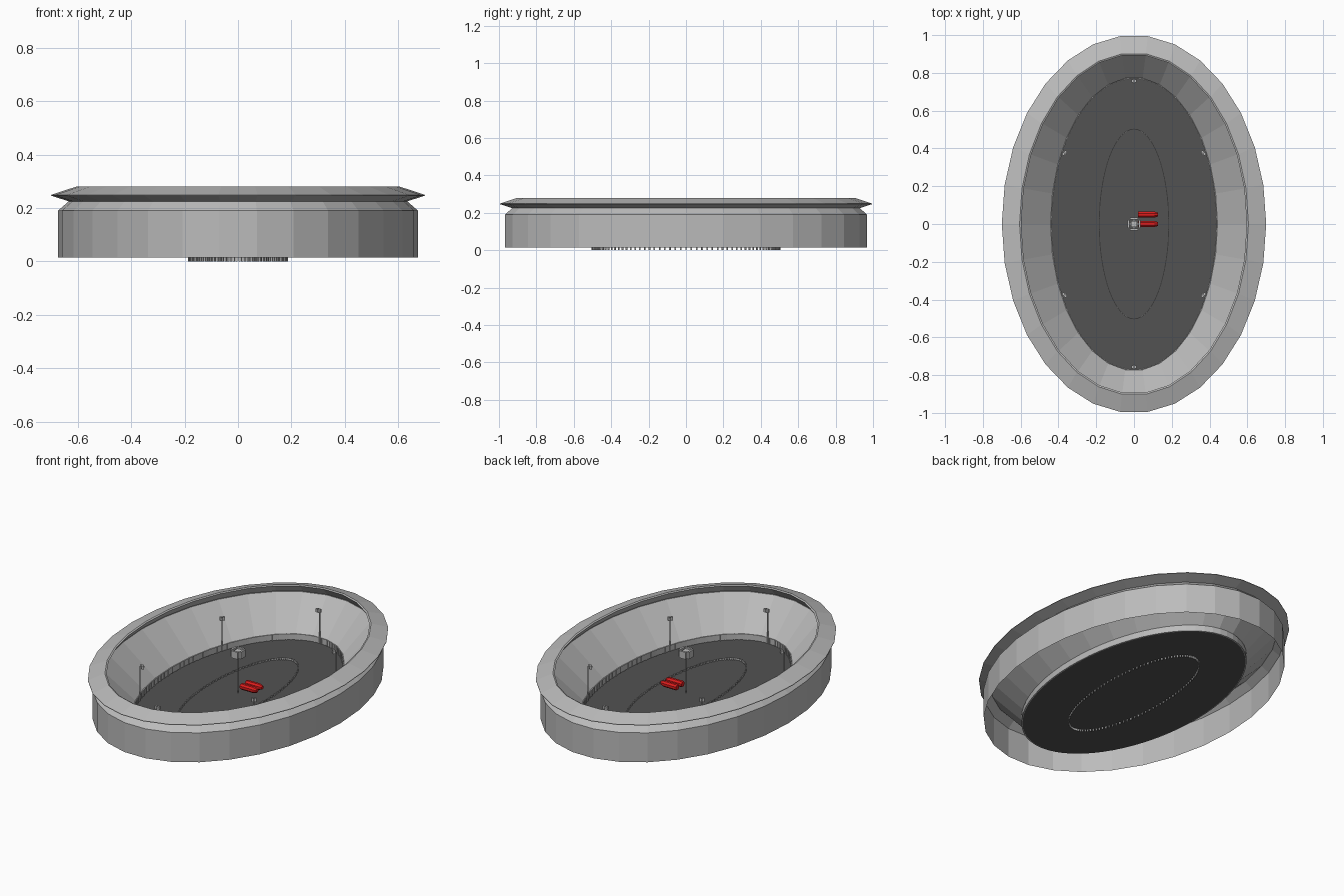
import bpy, bmesh, math
from mathutils import Matrix, Vector

if "Cube" in bpy.data.objects:
    bpy.data.objects.remove(bpy.data.objects["Cube"])


def material(name, rgb):
    m = bpy.data.materials.new(name)
    m.diffuse_color = (*rgb, 1)
    m.use_nodes = True
    m.node_tree.nodes["Principled BSDF"].inputs["Base Color"].default_value = m.diffuse_color
    return m


GREY = material("light grey", (0.5, 0.5, 0.5))
DARK = material("dark grey", (0.085, 0.085, 0.085))
RED = material("red", (0.72, 0.012, 0.012))


def finish(bm, name, mat, recalc=False):
    if recalc:
        bmesh.ops.recalc_face_normals(bm, faces=bm.faces)
    me = bpy.data.meshes.new(name)
    bm.to_mesh(me)
    bm.free()
    me.materials.append(mat)
    ob = bpy.data.objects.new(name, me)
    bpy.context.collection.objects.link(ob)
    return ob


def oval_sweep(name, profile, mat, n=30, closed=False):
    """Sweep (x radius, y radius, z) points around an oval."""
    bm = bmesh.new()
    rings = []
    for rx, ry, z in profile:
        rings.append([bm.verts.new((rx * math.cos(2 * math.pi * i / n),
                                    ry * math.sin(2 * math.pi * i / n), z)) for i in range(n)])
    pairs = list(zip(rings, rings[1:]))
    if closed:
        pairs.append((rings[-1], rings[0]))
    for a, b in pairs:
        for i in range(n):
            j = (i + 1) % n
            bm.faces.new((a[i], a[j], b[j], b[i]))
    return finish(bm, name, mat, closed)


def add_box(bm, centre, size, turn=0.0):
    m = (Matrix.Translation(centre) @ Matrix.Rotation(turn, 4, 'Z')
         @ Matrix.Diagonal((*size, 1)))
    bmesh.ops.create_cube(bm, size=1, matrix=m)


def add_rod(bm, x, y, z0, z1, r, sides=6):
    bmesh.ops.create_cone(bm, cap_ends=True, segments=sides, radius1=r, radius2=r,
                          depth=z1 - z0, matrix=Matrix.Translation((x, y, (z0 + z1) / 2)))


def fence(name, rx, ry, z0, z1, count, width):
    """Row of little posts around an oval."""
    bm = bmesh.new()
    for i in range(count):
        a = 2 * math.pi * i / count
        turn = math.atan2(ry * math.cos(a), -rx * math.sin(a))
        add_box(bm, (rx * math.cos(a), ry * math.sin(a), (z0 + z1) / 2),
                (width, width * 0.6, z1 - z0), turn)
    return finish(bm, name, GREY)


# Bowl: outer wall, sloping stands, roof ring
oval_sweep("outer_wall", [(.674, .974, .015), (.674, .974, .19), (.634, .934, .225)], GREY)
oval_sweep("stands", [(.634, .934, .226), (.442, .776, .05)], GREY)
oval_sweep("roof", [(.634, .934, .225), (.70, 1.0, .246), (.70, 1.0, .249),
                    (.606, .906, .28), (.597, .897, .276), (.634, .934, .229)],
           GREY, closed=True)

# Floor disc
bm = bmesh.new()
for z in (.013, .016):
    ring = [bm.verts.new((.44 * math.cos(2 * math.pi * i / 64),
                          .775 * math.sin(2 * math.pi * i / 64), z)) for i in range(64)]
    bm.faces.new(ring if z > .014 else ring[::-1])
finish(bm, "floor", DARK)

# Low wall around the floor, with a railing
oval_sweep("floor_wall", [(.436, .771, .014), (.436, .771, .05),
                          (.446, .781, .05), (.446, .781, .014)], GREY, 64, True)
fence("wall_railing", .433, .768, .016, .052, 130, .005)

# Inner track barrier
fence("track_barrier_posts", .184, .502, 0, .028, 110, .008)
oval_sweep("track_barrier_rail", [(.182, .5, .02), (.182, .5, .026),
                                  (.186, .504, .026), (.186, .504, .02)], GREY, 64, True)

# Floodlights
for k in range(6):
    a = math.radians(30 + 60 * k)
    x, y = .434 * math.cos(a), .769 * math.sin(a)
    inward = Vector((-x, -y, 0)).normalized()
    turn = math.atan2(inward.y, inward.x)
    bm = bmesh.new()
    add_rod(bm, x, y, .016, .22, .003)
    head = Vector((x, y, .215)) + inward * .012
    add_box(bm, head, (.024, .006, .005), turn)
    for s in (-1, 1):
        side = Vector((-inward.y, inward.x, 0)) * .008 * s
        add_box(bm, head + side + Vector((0, 0, .002)), (.014, .012, .02), turn)
    finish(bm, f"floodlight_{k + 1}", GREY)

# Central scoreboard on a post
bm = bmesh.new()
add_rod(bm, 0, 0, .016, .24, .003)
add_box(bm, (0, 0, .254), (.034, .034, .03))
finish(bm, "scoreboard_post", GREY)
bm = bmesh.new()
for k in range(4):
    a = k * math.pi / 2
    add_box(bm, (.029 * math.cos(a), .029 * math.sin(a), .254), (.012, .044, .042), a)
    add_box(bm, (.02 * math.cos(a), .02 * math.sin(a), .254), (.012, .01, .01), a)
finish(bm, "scoreboard_screens", GREY)

# Hovering red racers: octagonal bodies with a tapered nose towards +x
for k, y in enumerate((0, .05)):
    bm = bmesh.new()
    rings = []
    for x, r in ((.02, .015), (.026, .018), (.105, .018), (.127, .011)):
        rings.append([bm.verts.new((x, y + r * math.cos(math.pi / 8 + i * math.pi / 4),
                                    .062 + r * math.sin(math.pi / 8 + i * math.pi / 4)))
                      for i in range(8)])
    for a, b in zip(rings, rings[1:]):
        for i in range(8):
            bm.faces.new((a[i], a[(i + 1) % 8], b[(i + 1) % 8], b[i]))
    bm.faces.new(rings[0])
    bm.faces.new(rings[-1])
    finish(bm, f"racer_{k + 1}", RED, True)
